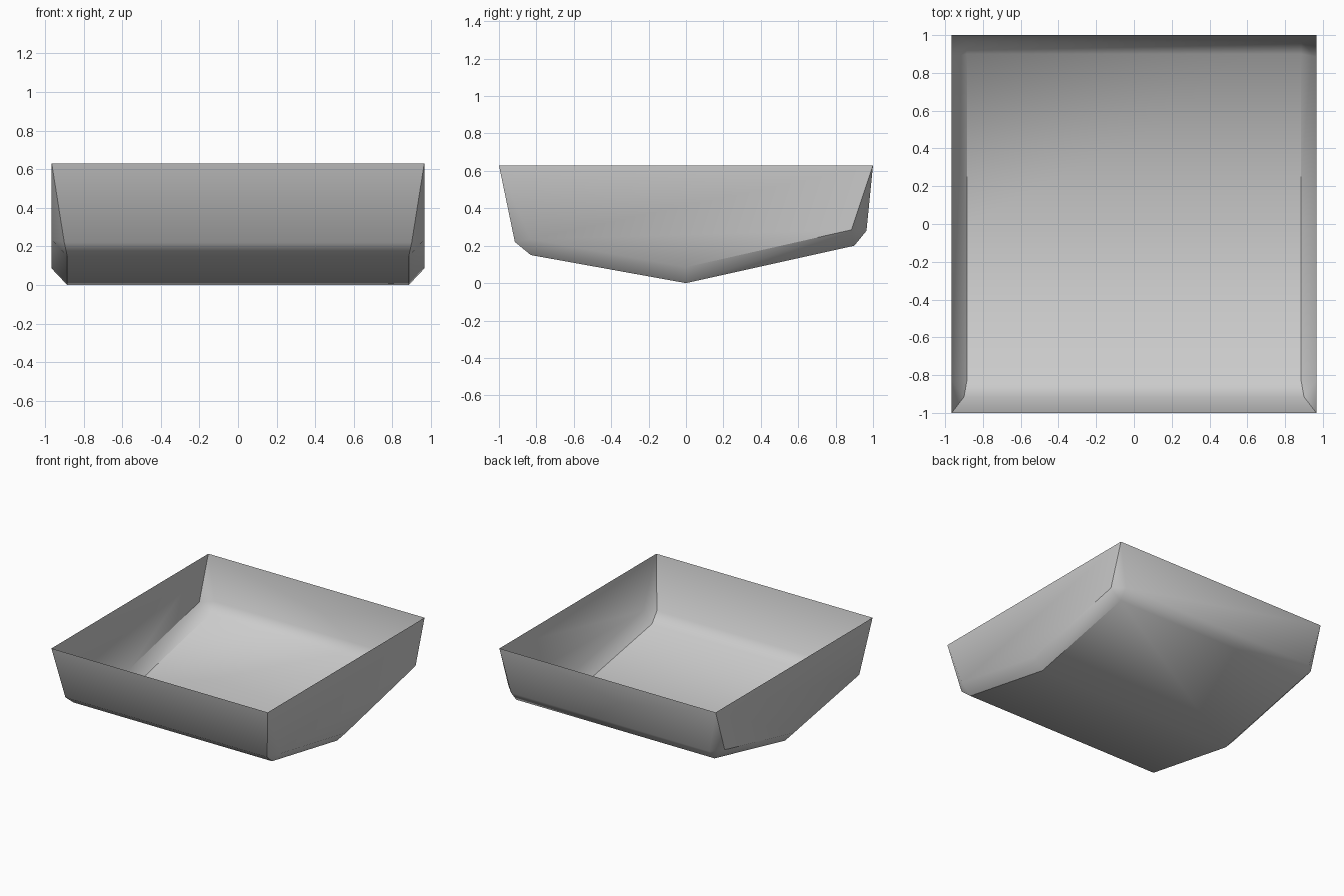
import bpy
import bmesh

cube = bpy.data.objects.get("Cube")
if cube:
    bpy.data.objects.remove(cube, do_unlink=True)

# One flat grey
grey = bpy.data.materials.new("plain_grey")
grey.use_nodes = True
colour = (0.6, 0.6, 0.6, 1.0)
grey.diffuse_color = colour
grey.node_tree.nodes["Principled BSDF"].inputs["Base Color"].default_value = colour

# Lengthwise profile, front rim to back rim: half width, y, z
SIDE = 0.965
FLOOR = 0.885
profile = [(SIDE, -1, 0.63), (0.9, -0.915, 0.22), (FLOOR, -0.83, 0.15),
           (FLOOR, 0, 0), (FLOOR, 0.9, 0.2), (FLOOR, 0.965, 0.28),
           (SIDE, 1, 0.63)]
# Lower edge of each upright side wall: y, z
wall_foot = [(-0.83, 0.235), (0, 0.085), (0.885, 0.285)]

bm = bmesh.new()
rows, feet = {}, {}
for s in (-1, 1):
    rows[s] = [bm.verts.new((s * x, y, z)) for x, y, z in profile]
    feet[s] = [bm.verts.new((s * SIDE, y, z)) for y, z in wall_foot]

# End walls and bent floor, split into triangles
left, right = rows[-1], rows[1]
last = len(profile) - 2
for i in range(last + 1):
    a, b, c, d = left[i], right[i], right[i + 1], left[i + 1]
    if i == last:
        bm.faces.new((a, b, d))
        bm.faces.new((b, c, d))
    else:
        bm.faces.new((a, b, c))
        bm.faces.new((a, c, d))

# Side walls, bevels under them and corner facets
for s in (-1, 1):
    p, f = rows[s], feet[s]
    bm.faces.new((p[0], *f, p[-1]))
    for a, b, c in ((p[0], p[1], f[0]), (p[1], p[2], f[0]),
                    (p[4], p[5], f[2]), (p[5], p[6], f[2])):
        bm.faces.new((a, b, c))
    for i in range(2):
        bm.faces.new((p[i + 2], p[i + 3], f[i + 1], f[i]))

bmesh.ops.recalc_face_normals(bm, faces=bm.faces)
bm.normal_update()
lowest = min(bm.faces, key=lambda face: face.calc_center_median().z)
if lowest.normal.z > 0:
    bmesh.ops.reverse_faces(bm, faces=bm.faces)

# Smooth shading, with creases along the front corners, floor sides and rear walls
for face in bm.faces:
    face.smooth = True
for s in (-1, 1):
    p, f = rows[s], feet[s]
    for a, b in (p[0:2], p[1:3], p[2:4], p[3:5], f[1:3], (f[2], p[6])):
        edge = bm.edges.get((a, b))
        if edge:
            edge.smooth = False

mesh = bpy.data.meshes.new("open_tray")
bm.to_mesh(mesh)
bm.free()
mesh.materials.append(grey)
tray = bpy.data.objects.new("open_tray", mesh)
bpy.context.collection.objects.link(tray)
